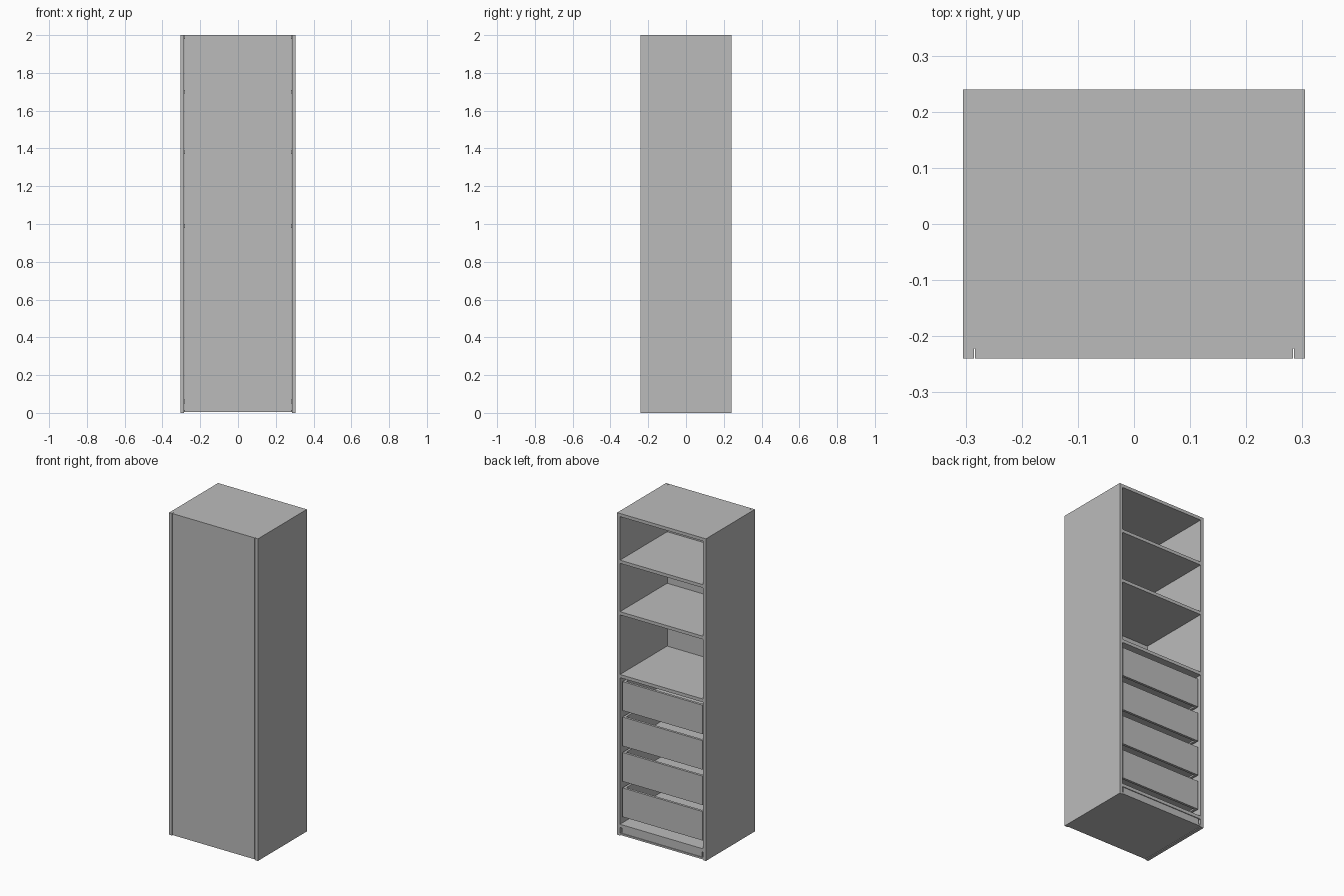
import bpy

cube = bpy.data.objects.get("Cube")
if cube:
    bpy.data.objects.remove(cube, do_unlink=True)

# One plain grey finish for the whole cabinet
GREY = (0.5, 0.5, 0.5, 1)
grey = bpy.data.materials.new("plain_grey")
grey.use_nodes = True
grey.diffuse_color = GREY
grey.node_tree.nodes["Principled BSDF"].inputs["Base Color"].default_value = GREY

W, D, H = 0.305, 0.24, 2.0    # half width, half depth, height
T = 0.02                      # board thickness
INNER = W - T                 # inner half width
DOOR_BACK = -D + 0.018


def board(name, x, y, z):
    """Box spanning the given (min, max) ranges."""
    spans = (x, y, z)
    bpy.ops.mesh.primitive_cube_add(size=1, location=[(a + b) / 2 for a, b in spans])
    ob = bpy.context.object
    ob.name = name
    ob.scale = [b - a for a, b in spans]
    bpy.ops.object.transform_apply(location=False, rotation=False, scale=True)
    ob.data.materials.append(grey)
    return ob


# Carcass sides, top and closed front panel
for name, s in (("left_side", 1), ("right_side", -1)):
    board(name, sorted((s * INNER, s * W)), (-D, D), (0, H))
span = (-INNER, INNER)
depth = (DOOR_BACK, D)
board("top_panel", span, depth, (H - T, H))
board("front_panel", (-INNER + 0.002, INNER - 0.002), (-D, DOOR_BACK), (0.004, H))

# Shelves open to the back
for i, z in enumerate((1.0, 1.39, 1.71)):
    board(f"shelf_{i + 1}", span, depth, (z - T, z))

# Base: floor board, rear plinth and underside
board("floor_board", span, depth, (0.05, 0.07))
board("rear_plinth", (-INNER + 0.01, INNER - 0.01), (D - 0.025, D - 0.005), (0.004, 0.05))
board("underside", span, depth, (0.004, 0.015))

# Stack of open-topped drawers
HALF, FRONT, BACK, WALL = 0.275, -0.205, 0.23, 0.015
for i in range(4):
    z0 = 0.115 + 0.22 * i
    z1 = z0 + 0.18
    tag = f"drawer_{i + 1}"
    board(tag + "_back", (-HALF, HALF), (BACK - WALL, BACK), (z0, z1))
    board(tag + "_front", (-HALF, HALF), (FRONT, FRONT + WALL), (z0, z1))
    for side, s in (("left", 1), ("right", -1)):
        board(f"{tag}_{side}", sorted((s * (HALF - WALL), s * HALF)),
              (FRONT + WALL, BACK - WALL), (z0, z1))
    board(tag + "_bottom", (-HALF + WALL, HALF - WALL),
          (FRONT + WALL, BACK - WALL), (z0 + 0.01, z0 + 0.02))
